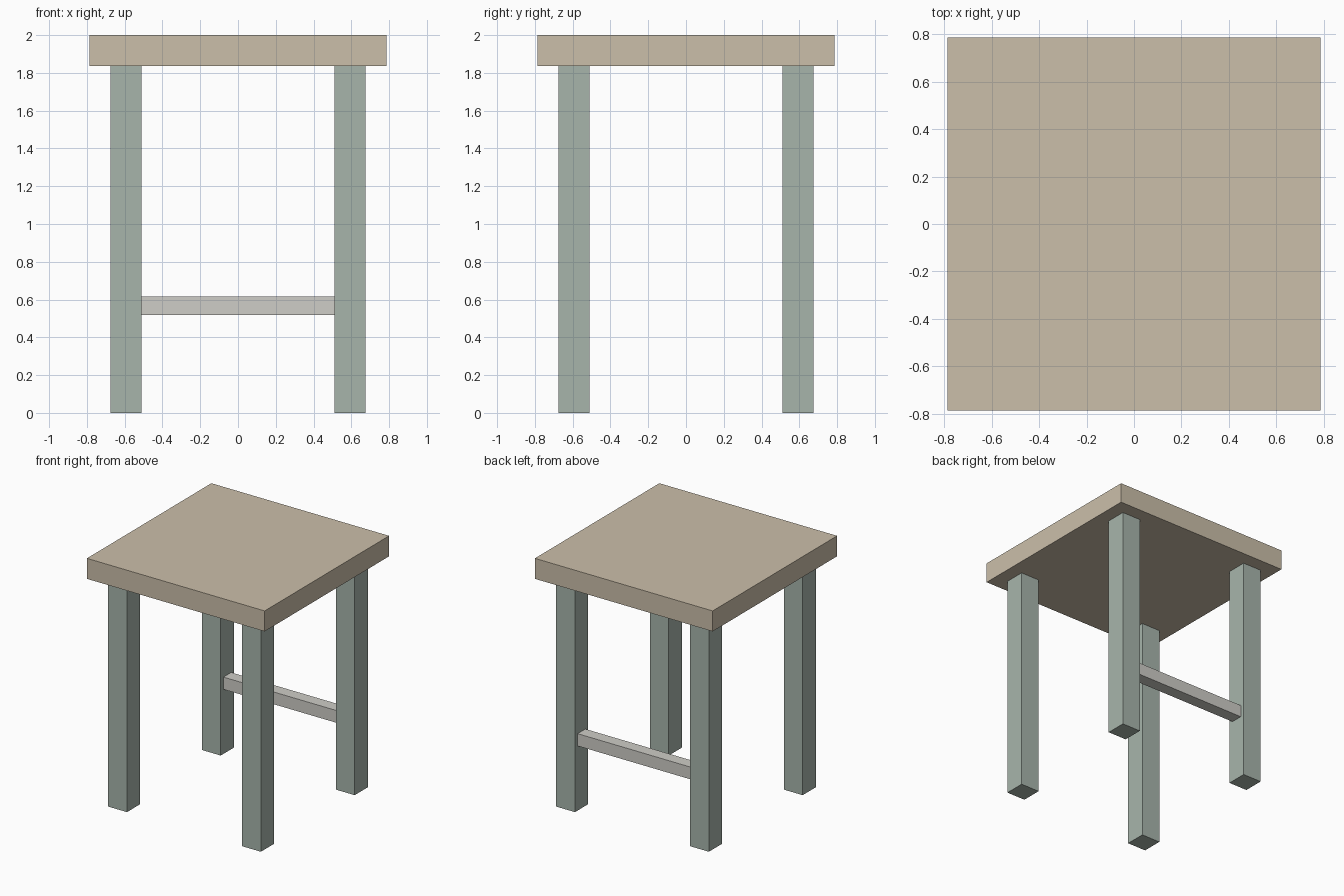
import bpy

if "Cube" in bpy.data.objects:
    bpy.data.objects.remove(bpy.data.objects["Cube"])


def box(name, lo, hi, color):
    """Axis-aligned box between two corners, with flat faces."""
    centre = [(a + b) / 2 for a, b in zip(lo, hi)]
    bpy.ops.mesh.primitive_cube_add(size=1, location=centre)
    obj = bpy.context.object
    obj.name = name
    obj.scale = [b - a for a, b in zip(lo, hi)]
    bpy.ops.object.transform_apply(location=False, rotation=False, scale=True)
    obj.data.materials.append(color)
    return obj


def material(name, rgb):
    mat = bpy.data.materials.new(name)
    mat.diffuse_color = (*rgb, 1)
    mat.use_nodes = True
    mat.node_tree.nodes["Principled BSDF"].inputs["Base Color"].default_value = mat.diffuse_color
    return mat


wood = material("seat_wood", (0.60, 0.52, 0.40))
green = material("leg_paint", (0.39, 0.46, 0.41))
pale = material("stretcher_paint", (0.62, 0.61, 0.57))

SEAT, SEAT_BOTTOM, TOP = 0.787, 1.836, 2.0
LEG_IN, LEG_OUT = 0.51, 0.676
LEG_MID, LEG_HALF = (LEG_IN + LEG_OUT) / 2, (LEG_OUT - LEG_IN) / 2

# Square seat slab
box("seat", (-SEAT, -SEAT, SEAT_BOTTOM), (SEAT, SEAT, TOP), wood)

# Four square legs
for y_name, sy in (("front", -1), ("back", 1)):
    for x_name, sx in (("left", -1), ("right", 1)):
        x, y = sx * LEG_MID, sy * LEG_MID
        box(f"{y_name}_{x_name}_leg",
            (x - LEG_HALF, y - LEG_HALF, 0),
            (x + LEG_HALF, y + LEG_HALF, SEAT_BOTTOM), green)

# Single stretcher between the back legs
box("back_stretcher", (-LEG_IN, LEG_MID - 0.049, 0.517),
    (LEG_IN, LEG_MID + 0.049, 0.615), pale)
